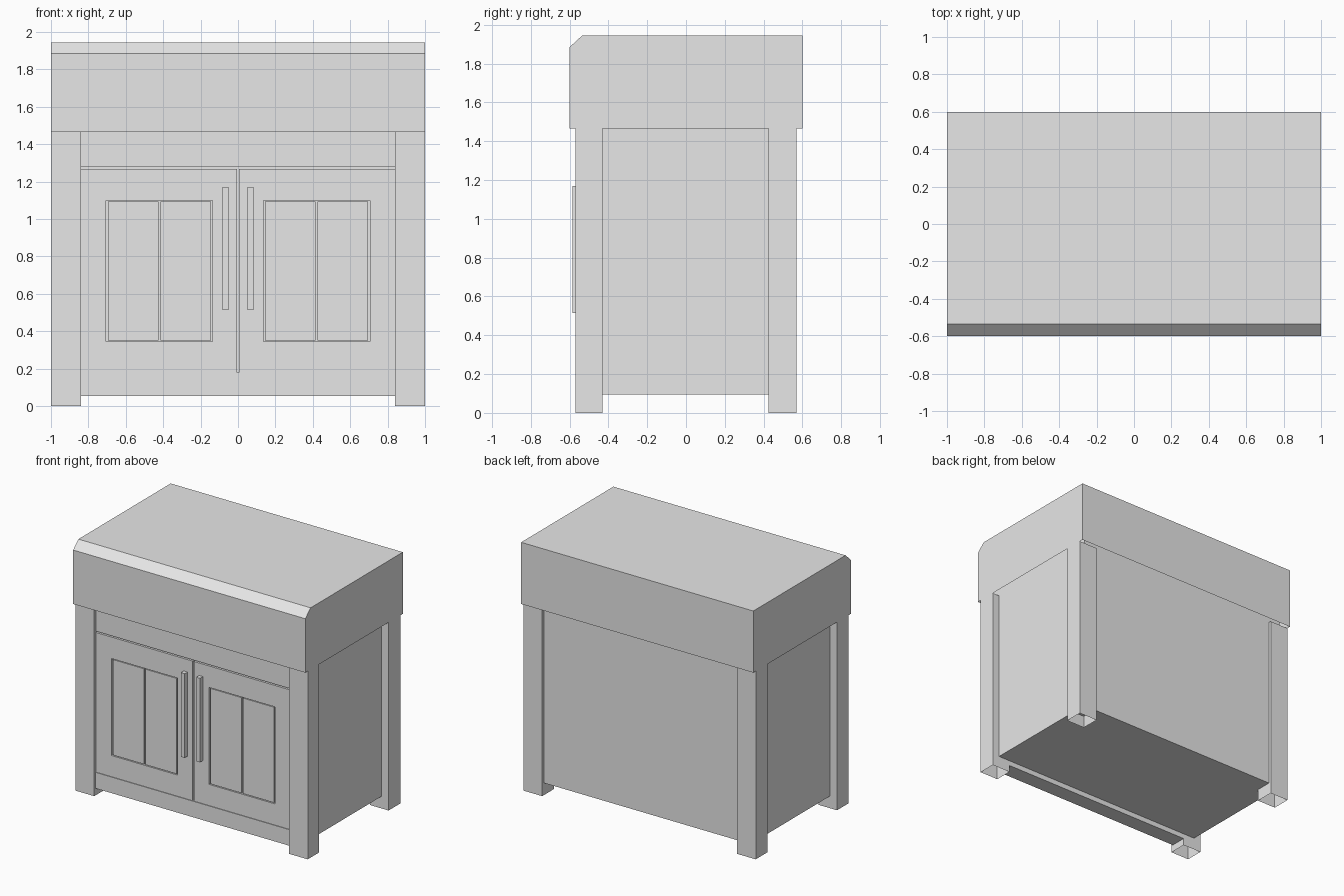
import bpy
import bmesh

cube = bpy.data.objects.get("Cube")
if cube:
    bpy.data.objects.remove(cube, do_unlink=True)

grey = bpy.data.materials.new("light_grey")
grey.use_nodes = True
grey.diffuse_color = (0.8, 0.8, 0.8, 1)
grey.node_tree.nodes["Principled BSDF"].inputs["Base Color"].default_value = (0.8, 0.8, 0.8, 1)


def finish(name, bm):
    mesh = bpy.data.meshes.new(name)
    bm.to_mesh(mesh)
    bm.free()
    mesh.materials.append(grey)
    obj = bpy.data.objects.new(name, mesh)
    bpy.context.collection.objects.link(obj)
    return obj


def box_mesh(x, y, z):
    """Box between (low, high) pairs on each axis."""
    bm = bmesh.new()
    bmesh.ops.create_cube(bm, size=1)
    for v in bm.verts:
        v.co = [r[1] if c > 0 else r[0] for c, r in zip(v.co, (x, y, z))]
    bm.normal_update()
    return bm


def box(name, x, y, z):
    return finish(name, box_mesh(x, y, z))


def side_range(side, low, high):
    return tuple(sorted((side * low, side * high)))


def front_face(bm):
    return min(bm.faces, key=lambda f: f.calc_center_median().y)


def drop_faces(bm, directions):
    bmesh.ops.delete(bm, geom=[f for f in bm.faces if round(f.normal.z) in directions],
                     context="FACES_ONLY")


# Top block, hollow underneath, with a chamfered front upper edge
top = box_mesh((-1, 1), (-0.6, 0.6), (1.465, 1.945))
drop_faces(top, (-1,))
for v in list(top.verts):
    if v.co.y < 0 and v.co.z > 1.9:
        v.co.z = 1.885
front_top = [v for v in top.verts if v.co.y < 0 and v.co.z > 1.8]
edge = next(e for e in top.edges if all(v in front_top for v in e.verts))
slope = next(f for f in edge.link_faces if f.calc_center_median().y > -0.3)
rear_edge = next(e for e in slope.edges if all(v.co.y > 0 for v in e.verts))
side_edges = [e for e in slope.edges if e not in (edge, rear_edge)]
new = bmesh.ops.subdivide_edges(top, edges=side_edges, cuts=1)
for v in new["geom_inner"]:
    if isinstance(v, bmesh.types.BMVert):
        v.co.y, v.co.z = -0.535, 1.945
finish("top_block", top)

# Cabinet carcass, set in from the legs
box("carcass", (-0.94, 0.94), (-0.53, 0.55), (0.095, 1.6))

# Rails above and below the doors
box("upper_rail", (-0.84, 0.84), (-0.55, -0.5), (1.277, 1.6))
box("lower_rail", (-0.84, 0.84), (-0.555, -0.43), (0.055, 0.18))

for side, word in ((1, "left"), (-1, "right")):
    # Hollow square legs
    for place, y in (("front", (-0.57, -0.43)), ("back", (0.425, 0.57))):
        leg = box_mesh(side_range(side, 0.84, 1), y, (0, 1.465))
        drop_faces(leg, (-1, 1))
        finish(f"{place}_{word}_leg", leg)

    # Door with a recessed opening
    door = box_mesh(side_range(side, 0.005, 0.84), (-0.55, -0.525), (0.18, 1.267))
    face = front_face(door)
    bmesh.ops.inset_individual(door, faces=[face], thickness=0.1)
    opening = side_range(side, 0.135, 0.705)
    middle = sum(opening) / 2
    for v in face.verts:
        v.co.x = opening[0] if v.co.x < middle else opening[1]
        v.co.z = 0.345 if v.co.z < 0.7 else 1.1
    ext = bmesh.ops.extrude_discrete_faces(door, faces=[face])
    for v in ext["faces"][0].verts:
        v.co.y += 0.016
    finish(f"{word}_door", door)

    # Two planks filling the opening, parted by grooves
    for part, low, high in (("inner", 0.145, 0.414), ("outer", 0.426, 0.695)):
        box(f"{word}_{part}_plank", side_range(side, low, high), (-0.548, -0.53), (0.351, 1.094))

    # Bar handle
    box(f"{word}_handle", side_range(side, 0.05, 0.082), (-0.585, -0.545), (0.515, 1.17))
